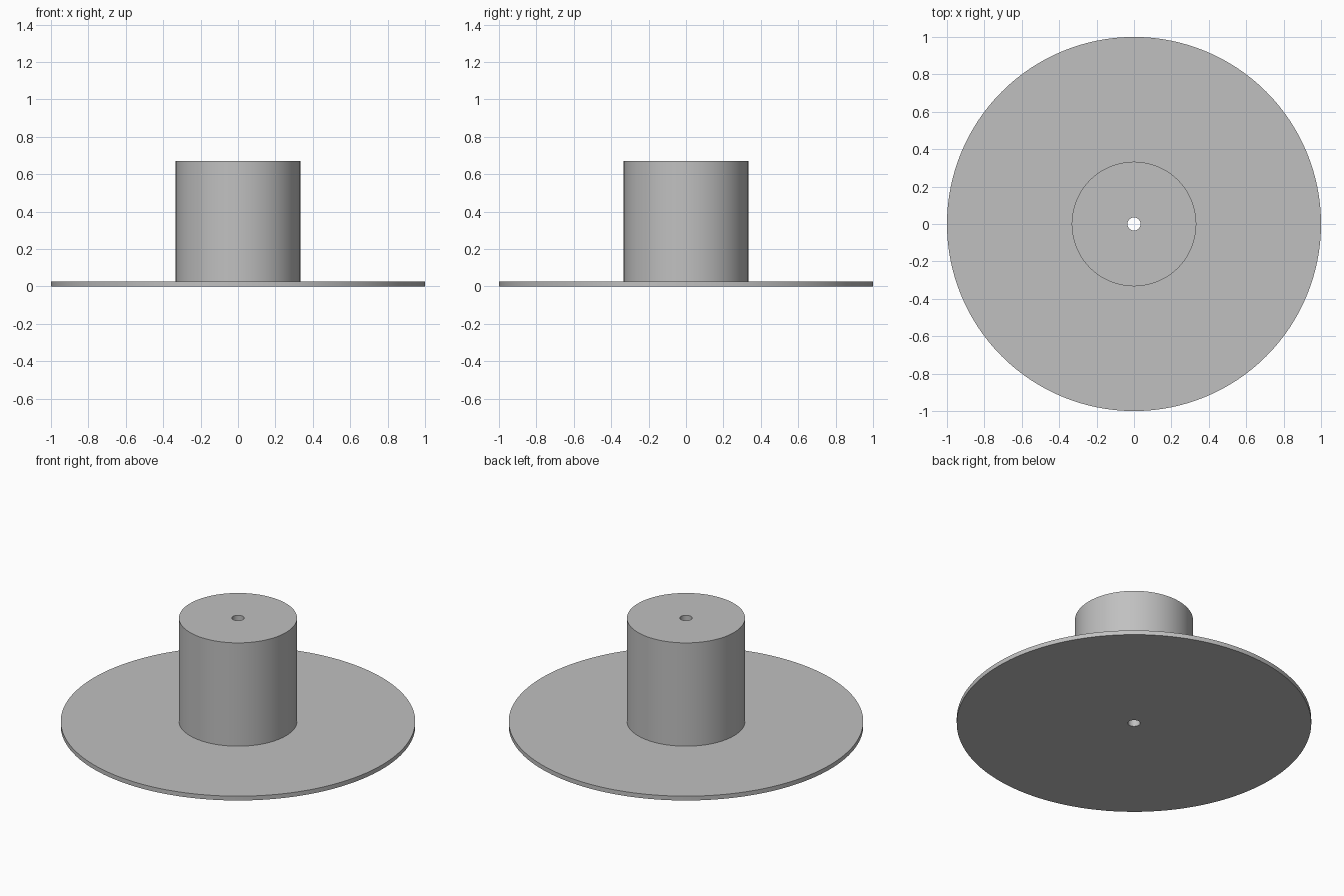
import bpy
import bmesh
import math

SEGMENTS = 128
FLANGE_R, HUB_R, BORE_R = 1.0, 0.333, 0.035
FLANGE_TOP, HUB_TOP = 0.027, 0.67

cube = bpy.data.objects.get("Cube")
if cube:
    bpy.data.objects.remove(cube, do_unlink=True)

# Plain grey material
grey = bpy.data.materials.new("plain_grey")
colour = (0.53, 0.53, 0.53, 1.0)
grey.diffuse_color = colour
grey.use_nodes = True
grey.node_tree.nodes["Principled BSDF"].inputs["Base Color"].default_value = colour

# Closed half-section (radius, height): flange, hub and through bore in one solid
profile = [
    (BORE_R, 0), (FLANGE_R, 0), (FLANGE_R, FLANGE_TOP),
    (HUB_R, FLANGE_TOP), (HUB_R, HUB_TOP), (BORE_R, HUB_TOP),
]

# Revolve the section around z
bm = bmesh.new()
verts = [bm.verts.new((r, 0, z)) for r, z in profile]
edges = [bm.edges.new((v, verts[(i + 1) % len(verts)])) for i, v in enumerate(verts)]
bmesh.ops.spin(bm, geom=verts + edges, cent=(0, 0, 0), axis=(0, 0, 1),
               angle=math.tau, steps=SEGMENTS, use_merge=True)
bmesh.ops.remove_doubles(bm, verts=bm.verts[:], dist=1e-5)
bmesh.ops.recalc_face_normals(bm, faces=bm.faces[:])
mesh = bpy.data.meshes.new("flanged_hub")
bm.to_mesh(mesh)
bm.free()
mesh.materials.append(grey)

hub = bpy.data.objects.new("flanged_hub", mesh)
bpy.context.collection.objects.link(hub)

# Smooth round walls, crisp rims
bpy.ops.object.select_all(action="DESELECT")
hub.select_set(True)
bpy.context.view_layer.objects.active = hub
bpy.ops.object.shade_smooth_by_angle(angle=math.radians(30))
